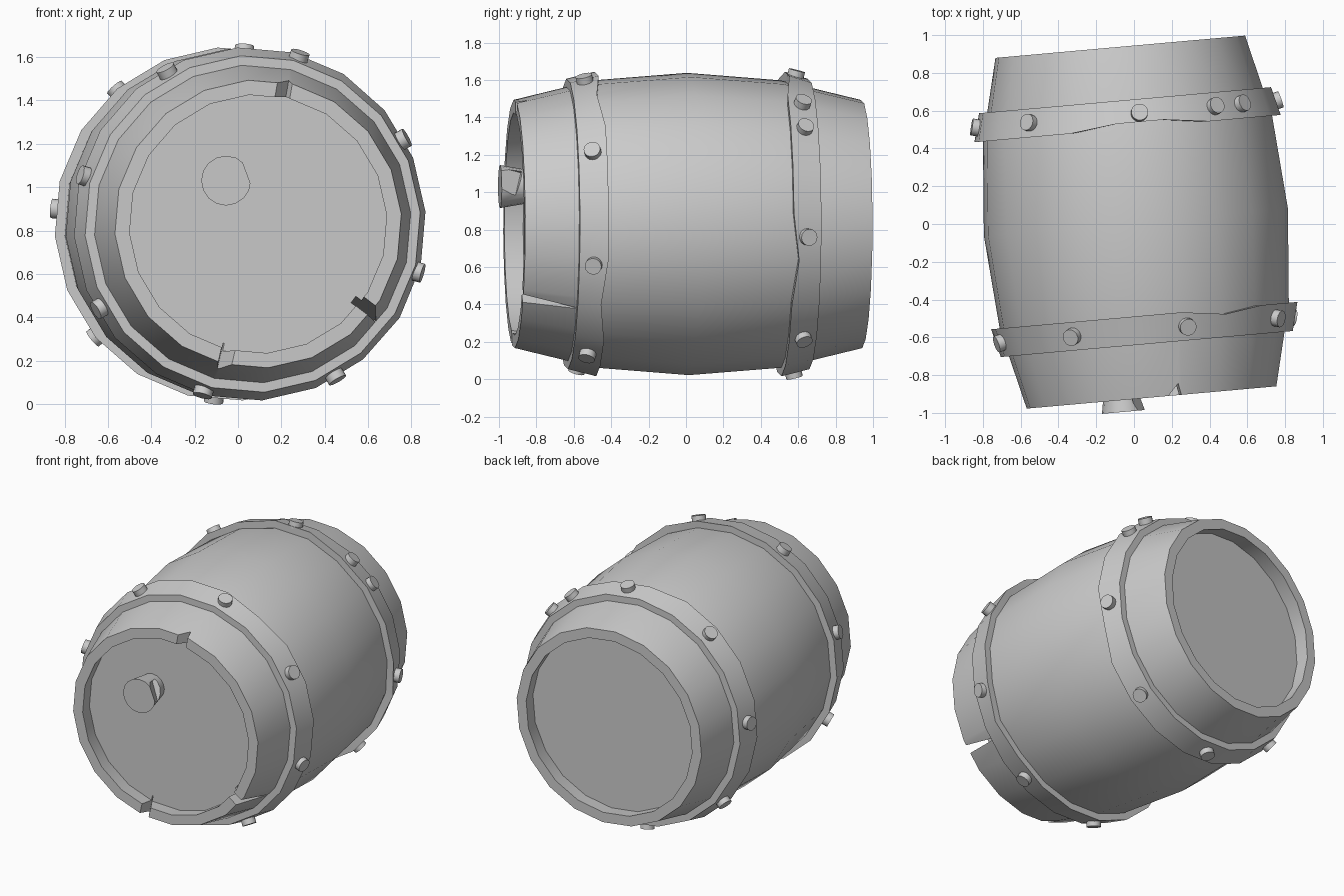
import bpy, bmesh, math
from mathutils import Matrix, Vector

if "Cube" in bpy.data.objects:
    bpy.data.objects.remove(bpy.data.objects["Cube"])

SIDES = 20
PLACE = Matrix.Translation((0.01, 0.01, 0.83)) @ Matrix.Rotation(math.radians(5.1), 4, 'Z')


def polar(r, deg, y):
    a = math.radians(deg)
    return Vector((r * math.cos(a), y, r * math.sin(a)))


def finish(name, bm, smooth=True):
    bmesh.ops.recalc_face_normals(bm, faces=bm.faces[:])
    me = bpy.data.meshes.new(name)
    bm.to_mesh(me)
    bm.free()
    ob = bpy.data.objects.new(name, me)
    bpy.context.collection.objects.link(ob)
    ob.matrix_world = PLACE
    if smooth:
        bpy.ops.object.select_all(action='DESELECT')
        ob.select_set(True)
        bpy.context.view_layer.objects.active = ob
        bpy.ops.object.shade_smooth_by_angle(angle=math.radians(30))
    return ob


def lathe(profile, sides=SIDES, phase=4, closed=False):
    """Revolve (y, radius) points round the barrel axis."""
    bm = bmesh.new()
    rings = [[bm.verts.new(polar(r, phase + 360 * i / sides, y)) for i in range(sides)]
             for y, r in profile]
    pairs = list(zip(rings, rings[1:]))
    if closed:
        pairs.append((rings[-1], rings[0]))
    else:
        bm.faces.new(rings[0])
        bm.faces.new(rings[-1])
    for a, b in pairs:
        for i in range(sides):
            j = (i + 1) % sides
            bm.faces.new((a[i], a[j], b[j], b[i]))
    return bm, rings


def cut(ob, cutter):
    cutter.hide_render = True
    cutter.hide_viewport = True
    cutter.display_type = 'WIRE'
    m = ob.modifiers.new('cut', 'BOOLEAN')
    m.operation = 'DIFFERENCE'
    m.solver = 'EXACT'
    m.object = cutter


def wedge(name, deg, width, length):
    """Radial splinter-shaped cutter, open at the front rim."""
    bm = bmesh.new()
    t = Vector((-math.sin(math.radians(deg)), 0, math.cos(math.radians(deg))))
    tri = []
    for r in (0.57, 0.85):
        tri.append([bm.verts.new(polar(r, deg, -0.96) + t * width * 0.5),
                    bm.verts.new(polar(r, deg, -0.96) - t * width * 0.5),
                    bm.verts.new(polar(r, deg, -0.93 + length) - t * width * 0.3)])
    bm.faces.new(tri[0])
    bm.faces.new(tri[1])
    for i in range(3):
        j = (i + 1) % 3
        bm.faces.new((tri[0][i], tri[0][j], tri[1][j], tri[1][i]))
    return finish(name, bm, False)


# Barrel body with recessed ends
half = [(-0.83, 0.607), (-0.932, 0.597), (-0.932, 0.665), (-0.5, 0.77)]
bm, _ = lathe(half + [(0, 0.81)] + [(-y, r) for y, r in reversed(half)])
body = finish('barrel_body', bm)

# Splits in the front rim
for k, (deg, w, l) in enumerate([(-37, 0.06, 0.31), (257, 0.08, 0.11), (80, 0.1, 0.06)]):
    cut(body, wedge('rim_split_cutter_%d' % k, deg, w, l))


# Metal hoops: tapered bands with a few dented edges, plus rivets
def hoop(name, s, angles, dents):
    bm, rings = lathe([(s * 0.648, 0.725), (s * 0.648, 0.778), (s * 0.497, 0.816),
                       (s * 0.497, 0.76)], closed=True)
    for i in dents:
        rings[2][i].co.y += s * 0.03
        rings[3][i].co.y += s * 0.03
    finish(name, bm)
    bm = bmesh.new()
    tilt = Vector((0, s * math.sin(math.radians(14)), 0))
    for deg in angles:
        d = (polar(math.cos(math.radians(14)), deg, 0) + tilt).normalized()
        m = Matrix.Translation(polar(0.795, deg, s * 0.572) + d * 0.008) @ \
            d.to_track_quat('Z', 'Y').to_matrix().to_4x4()
        bmesh.ops.create_cone(bm, cap_ends=True, segments=16, radius1=0.045,
                              radius2=0.045, depth=0.045, matrix=m)
    finish(name + '_rivets', bm)


hoop('front_hoop', -1, [74 + 45 * k for k in range(8)], [3, 18])
hoop('back_hoop', 1, [40 + 45 * k for k in range(8)] + [54], [4, 5, 19])

# Chipped bung in the front end
bm, _ = lathe([(-0.995, 0.115), (-0.82, 0.085)], sides=16, phase=0)
bmesh.ops.translate(bm, vec=(-0.154, 0, 0.2), verts=bm.verts[:])
bung = finish('bung', bm)
bm = bmesh.new()
bmesh.ops.create_cone(bm, cap_ends=True, segments=4, radius1=0.12, radius2=0.07, depth=0.2,
                      matrix=Matrix.Translation((0.0, -0.98, 0.265)) @
                      Matrix.Rotation(math.radians(20), 4, 'Y') @
                      Matrix.Rotation(math.radians(70), 4, 'X'))
cut(bung, finish('bung_chip_cutter', bm, False))
